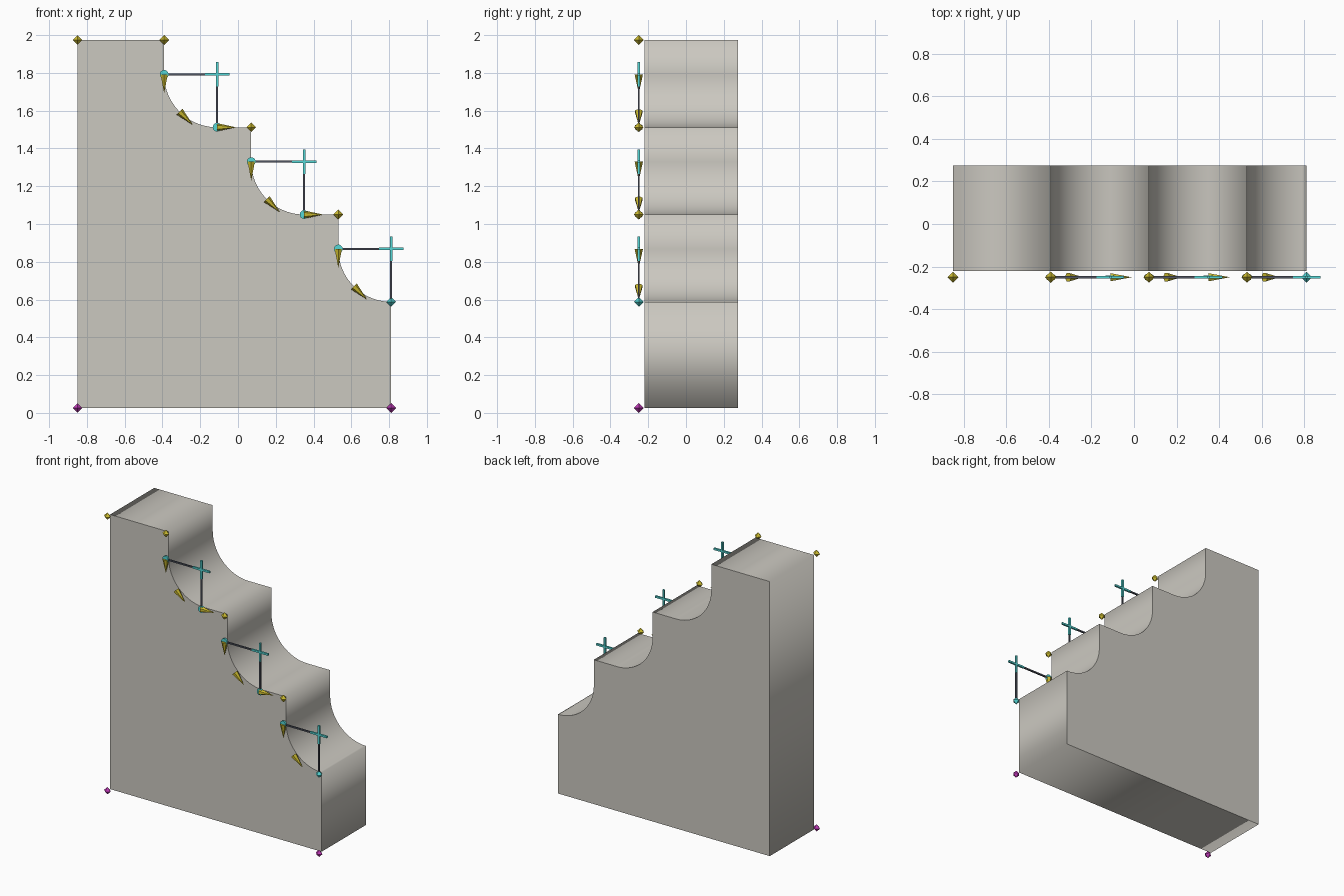
import bpy, bmesh, math
from mathutils import Vector, Matrix

if "Cube" in bpy.data.objects:
    bpy.data.objects.remove(bpy.data.objects["Cube"])


def material(name, rgb):
    m = bpy.data.materials.new(name)
    m.diffuse_color = (*rgb, 1)
    m.use_nodes = True
    m.node_tree.nodes["Principled BSDF"].inputs["Base Color"].default_value = m.diffuse_color
    return m


STONE = material("warm grey", (0.60, 0.58, 0.53))
GOLD = material("gold", (0.62, 0.51, 0.03))
CYAN = material("cyan", (0.09, 0.68, 0.67))
PURPLE = material("purple", (0.53, 0.04, 0.48))
SLATE = material("dark slate", (0.08, 0.09, 0.12))

X0, Z0, Z1 = -0.85, 0.026, 1.974
FRONT, BACK, MARK_Y = -0.22, 0.275, -0.25
RUN, RISE, R = 0.461, 0.462, 0.28
STEP_X = -0.391
X1 = STEP_X + 2 * RUN + R
SEGMENTS = 20

# Each step: wall x, ledge z and the centre of its quarter-circle cove
steps = []
for i in range(3):
    wall, ledge = STEP_X + i * RUN, Z1 - (i + 1) * RISE
    steps.append((wall, ledge, wall + R, ledge + R))


def cove_point(cx, cz, t):
    """Point on the cove, t from 0 (wall) to 1 (ledge)."""
    a = math.pi + t * math.pi / 2
    return cx + R * math.cos(a), cz + R * math.sin(a)


def finish(bm, name, mat):
    bmesh.ops.recalc_face_normals(bm, faces=bm.faces)
    me = bpy.data.meshes.new(name)
    bm.to_mesh(me)
    bm.free()
    me.materials.append(mat)
    ob = bpy.data.objects.new(name, me)
    bpy.context.collection.objects.link(ob)
    return ob


# Stepped body: one profile, extruded, with sharp edges only round the caps
profile = [(X0, Z0), (X0, Z1), (STEP_X, Z1)]
for i, (wall, ledge, cx, cz) in enumerate(steps):
    profile += [cove_point(cx, cz, k / SEGMENTS) for k in range(SEGMENTS + 1)]
    if i < 2:
        profile.append((wall + RUN, ledge))
profile.append((X1, Z0))

bm = bmesh.new()
front = [bm.verts.new((x, FRONT, z)) for x, z in profile]
back = [bm.verts.new((x, BACK, z)) for x, z in profile]
caps = [bm.faces.new(front), bm.faces.new(back[::-1])]
n = len(profile)
for i in range(n):
    j = (i + 1) % n
    bm.faces.new((front[i], front[j], back[j], back[i])).smooth = True
for cap in caps:
    for e in cap.edges:
        e.smooth = False
finish(bm, "stepped_body", STONE)


def diamond(name, x, z, mat, r=0.026):
    bm = bmesh.new()
    c = Vector((x, MARK_Y, z))
    ring = [bm.verts.new(c + Vector(d) * r)
            for d in ((1, 0, 0), (0, 1, 0), (-1, 0, 0), (0, -1, 0))]
    tips = [bm.verts.new(c + Vector((0, 0, s * r))) for s in (1, -1)]
    for tip in tips:
        for i in range(4):
            bm.faces.new((ring[i], ring[(i + 1) % 4], tip))
    finish(bm, name, mat)


def disc(name, x, z, mat, r=0.023, thick=0.014):
    """Thin round plate facing the front."""
    bm = bmesh.new()
    bmesh.ops.create_cone(bm, cap_ends=True, segments=20, radius1=r, radius2=r,
                          depth=thick, matrix=Matrix.Rotation(math.pi / 2, 4, 'X'))
    finish(bm, name, mat).location = (x, MARK_Y, z)


def bar(name, a, b, w, mat):
    """Square bar between two points in the marker plane, along x or z."""
    bm = bmesh.new()
    bmesh.ops.create_cube(bm, size=1)
    ob = finish(bm, name, mat)
    size = (abs(b[0] - a[0]) or w, w, abs(b[1] - a[1]) or w)
    ob.data.transform(Matrix.Diagonal((*size, 1)))
    ob.location = ((a[0] + b[0]) / 2, MARK_Y, (a[1] + b[1]) / 2)


def arrow(name, a, b, r, mat):
    """Faceted cone from base a to tip b in the marker plane."""
    p, q = Vector((a[0], MARK_Y, a[1])), Vector((b[0], MARK_Y, b[1]))
    bm = bmesh.new()
    bmesh.ops.create_cone(bm, cap_ends=True, segments=6,
                          radius1=r, radius2=0, depth=(q - p).length)
    ob = finish(bm, name, mat)
    ob.rotation_mode = 'QUATERNION'
    ob.rotation_quaternion = (q - p).to_track_quat('Z', 'Y')
    ob.location = (p + q) / 2


# Corner markers
for x in (X0, X1):
    diamond("base_corner_marker", x, Z0, PURPLE)
for x, z in ((X0, Z1), (STEP_X, Z1), (STEP_X + RUN, Z1 - RISE),
             (STEP_X + 2 * RUN, Z1 - 2 * RISE)):
    diamond("step_corner_marker", x, z, GOLD)

for i, (wall, ledge, cx, cz) in enumerate(steps):
    # Cove end points
    disc("cove_start_marker", wall, cz, CYAN)
    if i < 2:
        disc("cove_end_marker", cx, ledge, CYAN)
    else:
        diamond("cove_end_marker", cx, ledge, CYAN)
    # Radius lines and centre cross
    bar("radius_line_across", (wall, cz), (cx, cz), 0.010, SLATE)
    bar("radius_line_down", (cx, cz), (cx, ledge), 0.010, SLATE)
    bar("centre_cross_across", (cx - 0.065, cz), (cx + 0.065, cz), 0.013, CYAN)
    bar("centre_cross_up", (cx, cz - 0.065), (cx, cz + 0.065), 0.013, CYAN)
    # Direction arrows along the cove tangent
    for t in ((0, 0.5, 1) if i < 2 else (0, 0.5)):
        x, z = cove_point(cx, cz, t)
        a = t * math.pi / 2
        tip = (x + 0.1 * math.sin(a), z - 0.1 * math.cos(a))
        arrow("direction_arrow", (x, z), tip, 0.022, GOLD)
